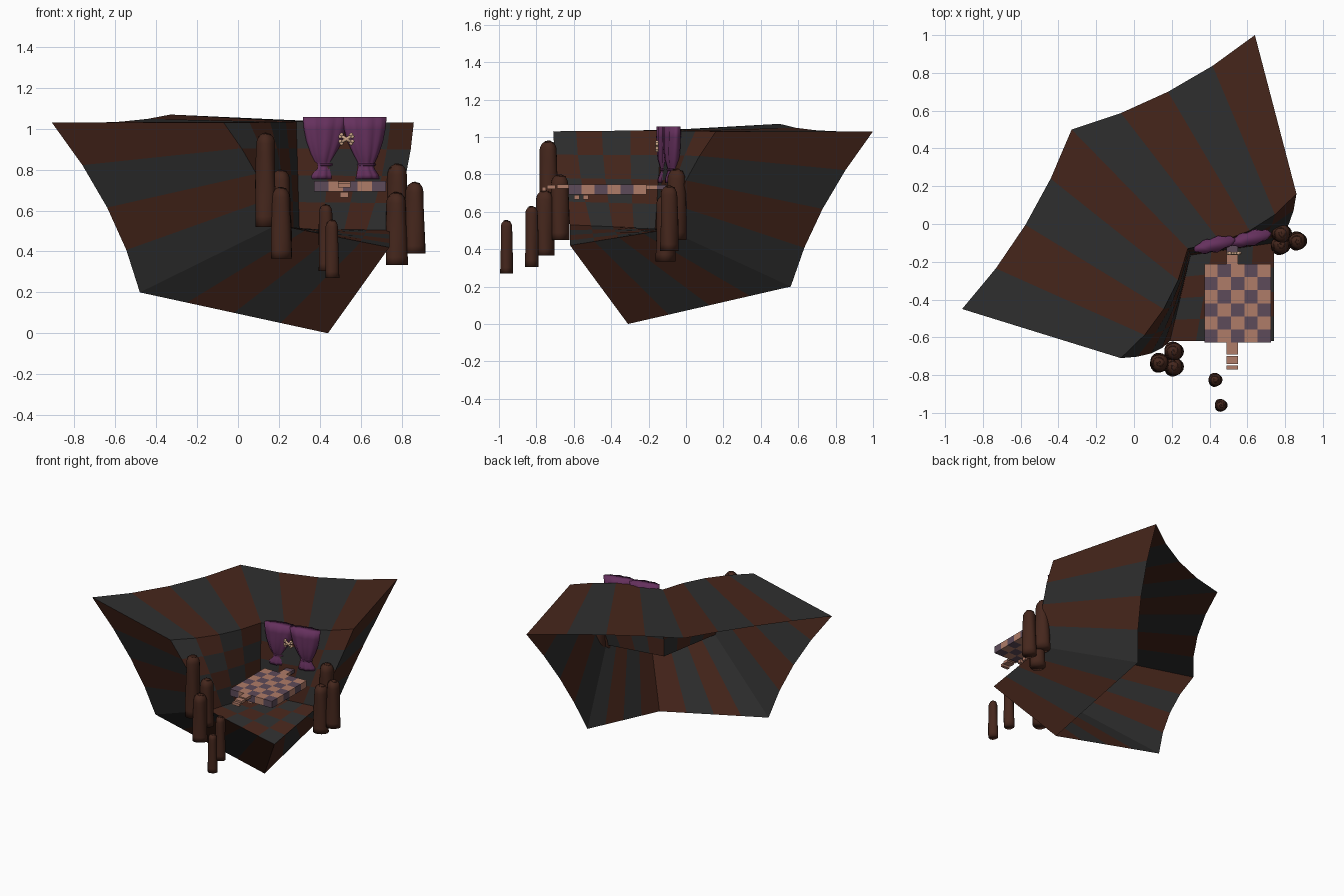
import bpy, bmesh, math
from mathutils import Vector as V, Matrix

if "Cube" in bpy.data.objects:
    bpy.data.objects.remove(bpy.data.objects["Cube"])


def mat(name, rgb):
    m = bpy.data.materials.new(name)
    m.diffuse_color = (*rgb, 1)
    m.use_nodes = True
    m.node_tree.nodes["Principled BSDF"].inputs["Base Color"].default_value = m.diffuse_color
    return m


BROWN = mat("brown", (.062, .019, .011))
GREY = mat("charcoal", (.028, .028, .028))
PINK = mat("pink", (.43, .20, .14))
MAUVE = mat("mauve", (.11, .07, .10))
PURPLE = mat("purple", (.13, .03, .11))
BARK = mat("bark", (.06, .02, .012))
BONE = mat("bone", (.60, .38, .25))


def finish(name, bm, mats, smooth=False):
    bmesh.ops.remove_doubles(bm, verts=bm.verts, dist=1e-5)
    me = bpy.data.meshes.new(name)
    bm.to_mesh(me)
    bm.free()
    for m in mats:
        me.materials.append(m)
    for p in me.polygons:
        p.use_smooth = smooth
    ob = bpy.data.objects.new(name, me)
    bpy.context.collection.objects.link(ob)
    return ob


def bent(a, b, off):
    """Edge from a to b, bowed by off at its middle."""
    a, b, off = V(a), V(b), V(off)
    return lambda t: a.lerp(b, t) + off * 4 * t * (1 - t)


def grid(bm, fn, nu, nv, first=0):
    """Checkered patch from a surface function."""
    vs = [[bm.verts.new(fn(i / nu, j / nv)) for j in range(nv + 1)] for i in range(nu + 1)]
    for i in range(nu):
        for j in range(nv):
            f = bm.faces.new((vs[i][j], vs[i + 1][j], vs[i + 1][j + 1], vs[i][j + 1]))
            f.material_index = (i + j + first) % 2


# Flared striped surround: outer loop joined to the rim of the room
A, B, C = (-.91, -.45, 1.03), (-.33, .50, 1.07), (.64, 1.0, 1.03)
I, H, G = (.436, .56, .20), (.44, -.31, 0), (-.48, -.305, .20)
F, E, D = (-.07, -.71, 1.03), (.285, -.13, 1.035), (.86, .16, 1.03)
K, L, J = (.74, -.10, .505), (.74, -.62, .42), (.19, -.62, .53)
M = (.30, -.165, .51)
outer, inner = [A, B, C, I, H, G], [F, E, D, K, L, J]
bow_out = [(.045, -.03, -.015), (.025, -.05, -.015), (.01, -.05, 0), (0, 0, 0), (0, 0, 0), (.055, 0, 0)]
bow_in = [(.05, -.03, 0), (.04, -.05, 0), (.02, -.03, 0), (0, 0, 0), (0, 0, 0), (.03, -.02, 0)]
starts = [0, 0, 1, 0, 1, 0]
bm = bmesh.new()
rims = []
for k in range(6):
    o = bent(outer[k], outer[(k + 1) % 6], bow_out[k])
    n = bent(inner[k], inner[(k + 1) % 6], bow_in[k])
    rims.append(n)
    grid(bm, lambda u, v: o(u).lerp(n(u), v), 4, 1, starts[k])
finish("striped_surround", bm, [GREY, BROWN])


# Checkered room: two walls and a floor meeting at the back corner
def coons(c0, c1, d0, d1):
    def fn(u, v):
        r = c0(u).lerp(c1(u), v) + d0(v).lerp(d1(v), u)
        return r - c0(0).lerp(c0(1), u).lerp(c1(0).lerp(c1(1), u), v)
    return fn


def line(a, b):
    return bent(a, b, (0, 0, 0))


bm = bmesh.new()
grid(bm, coons(rims[0], line(J, M), bent(F, J, bow_in[5]), line(E, M)), 4, 4)
grid(bm, coons(rims[1], line(M, K), line(E, M), rims[2]), 4, 4)
grid(bm, coons(line(J, M), line(L, K), line(J, L), line(M, K)), 4, 4, 1)
finish("checkered_room", bm, [GREY, BROWN])


# Floating checkered platform with walkway tiles and steps
def slab(name, x0, x1, y0, y1, top, thick, nx, ny, first=0):
    b = bmesh.new()
    grid(b, lambda u, v: V((x0 + (x1 - x0) * u, y0 + (y1 - y0) * v, top)), nx, ny, first)
    ob = finish(name, b, [PINK, MAUVE])
    s = ob.modifiers.new("thickness", "SOLIDIFY")
    s.thickness, s.offset = thick, -1


slab("platform", .372, .725, -.628, -.212, .745, .052, 5, 6, 1)
slab("walkway", .49, .55, -.212, -.10, .743, .025, 1, 2)
slab("front_tile", .49, .55, -.69, -.628, .745, .02, 1, 1)
for i in range(2):
    slab("front_step", .49, .55, -.742 - .028 * i, -.698 - .05 * i, .742 - .01 * i, .02, 1, 1)
for i in range(2):
    slab("under_step", .50, .54, -.60 + .05 * i, -.57 + .05 * i, .69, .025, 1, 1)


# Lofted rings, capped at both ends
def loft(name, rings, m):
    b = bmesh.new()
    rs = [[b.verts.new(p) for p in r] for r in rings]
    n = len(rs[0])
    for r, s in zip(rs, rs[1:]):
        for i in range(n):
            b.faces.new((r[i], r[(i + 1) % n], s[(i + 1) % n], s[i]))
    b.faces.new(rs[0][::-1])
    b.faces.new(rs[-1])
    return finish(name, b, [m], True)


# Tied curtains: height, outer and inner distance from the middle, depth
profile = [(.755, .17, .05, .034), (.775, .165, .055, .036), (.805, .145, .062, .026),
           (.825, .142, .066, .020), (.84, .15, .062, .026), (.88, .168, .040, .036),
           (.94, .188, .012, .040), (1.0, .20, -.004, .040), (1.057, .205, -.014, .038)]
for side, cy in ((-1, -.11), (1, -.075)):
    rings = []
    for z, xo, xi, dep in profile:
        ring = []
        for i in range(32):
            t = 2 * math.pi * i / 32
            x = .522 + side * (xo + xi) / 2 + (xo - xi) / 2 * math.cos(t)
            y = cy + dep * math.sin(t) * (1 + .14 * math.cos(9 * t)) + .22 * (x - .522 - side * .1)
            ring.append(V((x, y, z)))
        rings.append(ring)
    loft("curtain", rings, PURPLE)
    # tie band
    bpy.ops.mesh.primitive_torus_add(major_radius=.04, minor_radius=.006, major_segments=24,
                                     minor_segments=8, location=(.522 + side * .104, cy, .825))
    tie = bpy.context.object
    tie.name = "curtain_tie"
    tie.scale = (1.05, .62, 1)
    tie.data.materials.append(PURPLE)

# Crossed bones on the curtain
bm = bmesh.new()
for a in (math.radians(58), math.radians(-58)):
    place = Matrix.Translation((.53, -.155, .95)) @ Matrix.Rotation(a, 4, 'Y')
    bmesh.ops.create_cone(bm, cap_ends=True, segments=10, radius1=.008, radius2=.008, depth=.06, matrix=place)
    for ex in (-.006, .006):
        for ez in (-.031, .031):
            bmesh.ops.create_uvsphere(bm, u_segments=10, v_segments=6, radius=.010,
                                      matrix=place @ Matrix.Translation((ex, 0, ez)))
finish("crossed_bones", bm, [BONE], True)

# Twisted, round-topped pillars: x, y, bottom, top, radius
pillars = [(.135, -.735, .52, .98, .052), (.21, -.675, .45, .80, .052), (.21, -.755, .365, .715, .052),
           (.43, -.825, .305, .63, .037), (.46, -.96, .27, .555, .034),
           (.775, -.11, .335, .69, .054), (.865, -.09, .39, .74, .050), (.78, -.05, .45, .83, .054)]
for x, y, z0, z1, rad in pillars:
    h = z1 - z0
    steps = [(z0 + (h - rad) * k / 8, 1 - .12 * k / 8) for k in range(9)]
    steps += [(z1 - rad + rad * math.sin(a), .88 * math.cos(a)) for a in (.3, .6, .9, 1.2, 1.45)]
    rings = []
    for z, s in steps:
        ring = []
        for i in range(20):
            t = 2 * math.pi * i / 20
            r = rad * s * (1 + .05 * math.cos(3 * t + 12 * (z - z0)))
            ring.append(V((x + r * math.cos(t), y + r * math.sin(t), z)))
        rings.append(ring)
    loft("pillar", rings, BARK)
    # spiral curl on the cap
    cu = bpy.data.curves.new("pillar_curl", 'CURVE')
    cu.dimensions, cu.bevel_depth, cu.bevel_resolution = '3D', .004, 1
    sp = cu.splines.new('POLY')
    sp.points.add(24)
    for i, p in enumerate(sp.points):
        q, t = i / 24 * .8, i / 24 * 10
        p.co = (x + rad * .88 * q * math.cos(t), y + rad * .88 * q * math.sin(t),
                z1 - rad + rad * math.sqrt(1 - q * q) - .002, 1)
    cu.materials.append(BARK)
    bpy.context.collection.objects.link(bpy.data.objects.new("pillar_curl", cu))
